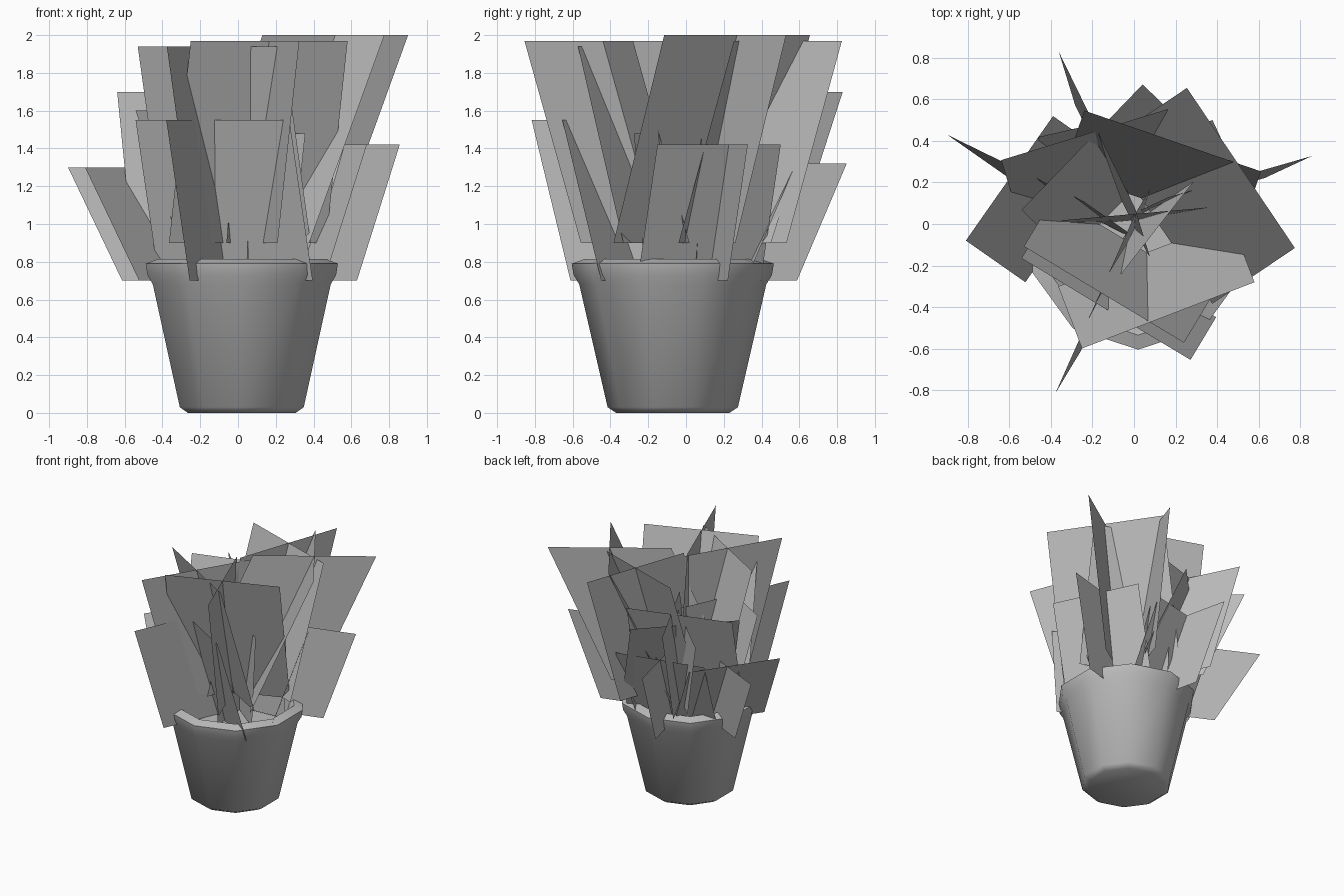
import bpy, bmesh, math
from mathutils import Vector

cube = bpy.data.objects.get("Cube")
if cube:
    bpy.data.objects.remove(cube, do_unlink=True)

# Single flat colour
grey = bpy.data.materials.new("plain_grey")
grey.use_nodes = True
colour = (0.5, 0.5, 0.5, 1)
grey.diffuse_color = colour
grey.node_tree.nodes["Principled BSDF"].inputs["Base Color"].default_value = colour


def make_object(name, bm):
    mesh = bpy.data.meshes.new(name)
    bm.to_mesh(mesh)
    bm.free()
    mesh.materials.append(grey)
    obj = bpy.data.objects.new(name, mesh)
    bpy.context.collection.objects.link(obj)
    return obj


# Pot: ten-sided lathe with a thick rim, hollow above the soil
def build_pot(profile, centre, sides=10):
    bm = bmesh.new()
    rings = []
    for radius, z in profile:
        ring = []
        for i in range(sides):
            a = math.tau * (i + 0.5) / sides
            ring.append(bm.verts.new((centre.x + radius * math.cos(a),
                                      centre.y + radius * math.sin(a), z)))
        rings.append(ring)
    for low, high in zip(rings, rings[1:]):
        for i in range(sides):
            j = (i + 1) % sides
            bm.faces.new((low[i], low[j], high[j], high[i]))
    bm.faces.new(rings[0][::-1])
    bm.faces.new(rings[-1])
    return make_object("pot", bm)


pot = build_pot([(0.3, 0), (0.345, 0.03), (0.495, 0.68), (0.525, 0.73),
                 (0.535, 0.79), (0.465, 0.815), (0.43, 0.78), (0.41, 0.68)],
                Vector((0.02, -0.07)))
bpy.ops.object.select_all(action="DESELECT")
pot.select_set(True)
bpy.context.view_layer.objects.active = pot
bpy.ops.object.shade_smooth_by_angle(angle=math.radians(50))


# Foliage: each clump is two crossed flat cards that lean outwards
def heading(degrees):
    a = math.radians(degrees)
    return Vector((math.cos(a), math.sin(a), 0))


def build_clump(number, x, y, facing, half, lean, bottom, top, twist=0):
    out = heading(facing)
    side = heading(facing + 90)
    inward = heading(facing + twist) * -2 * half
    centre = Vector((x, y, top))
    drop = Vector((0, 0, bottom - top)) - out * lean
    bm = bmesh.new()
    # Wide card across the lean, then the card pointing outwards
    for start, span in ((centre - side * half, side * 2 * half),
                        (centre + out * half, inward)):
        corners = (start, start + span, start + span + drop, start + drop)
        bm.faces.new([bm.verts.new(c) for c in corners])
    make_object(f"leaf_clump_{number}", bm)


# Top centre x and y, facing angle, half width, lean, bottom and top heights,
# and the turn of the outward card
clumps = [
    (0.515, 0.27, 34, 0.465, 0.48, 0.9, 2),
    (0.165, -0.44, -69, 0.445, 0.32, 0.9, 1.97),
    (0.186, 0.4, 71, 0.45, 0.31, 0.9, 1.97),
    (-0.145, -0.34, 239, 0.45, 0.28, 0.9, 1.94),
    (-0.24, 0.43, 107, 0.418, 0.27, 0.9, 1.7, 9),
    (-0.25, 0.37, 136, 0.42, 0.32, 0.9, 1.6),
    (-0.135, -0.41, 239, 0.475, 0.24, 0.7, 1.55, 7),
    (0.08, -0.06, -38, 0.35, 0.1, 0.7, 1.48),
    (0.02, 0.05, 95, 0.37, 0.03, 0.7, 1.45),
    (0.53, 0.175, 25, 0.36, 0.25, 0.7, 1.42, -9),
    (-0.11, 0.5, 103, 0.36, 0.27, 0.7, 1.32),
    (-0.6, 0.22, 145, 0.366, 0.35, 0.7, 1.3, 9),
]
for number, clump in enumerate(clumps, 1):
    build_clump(number, *clump)
